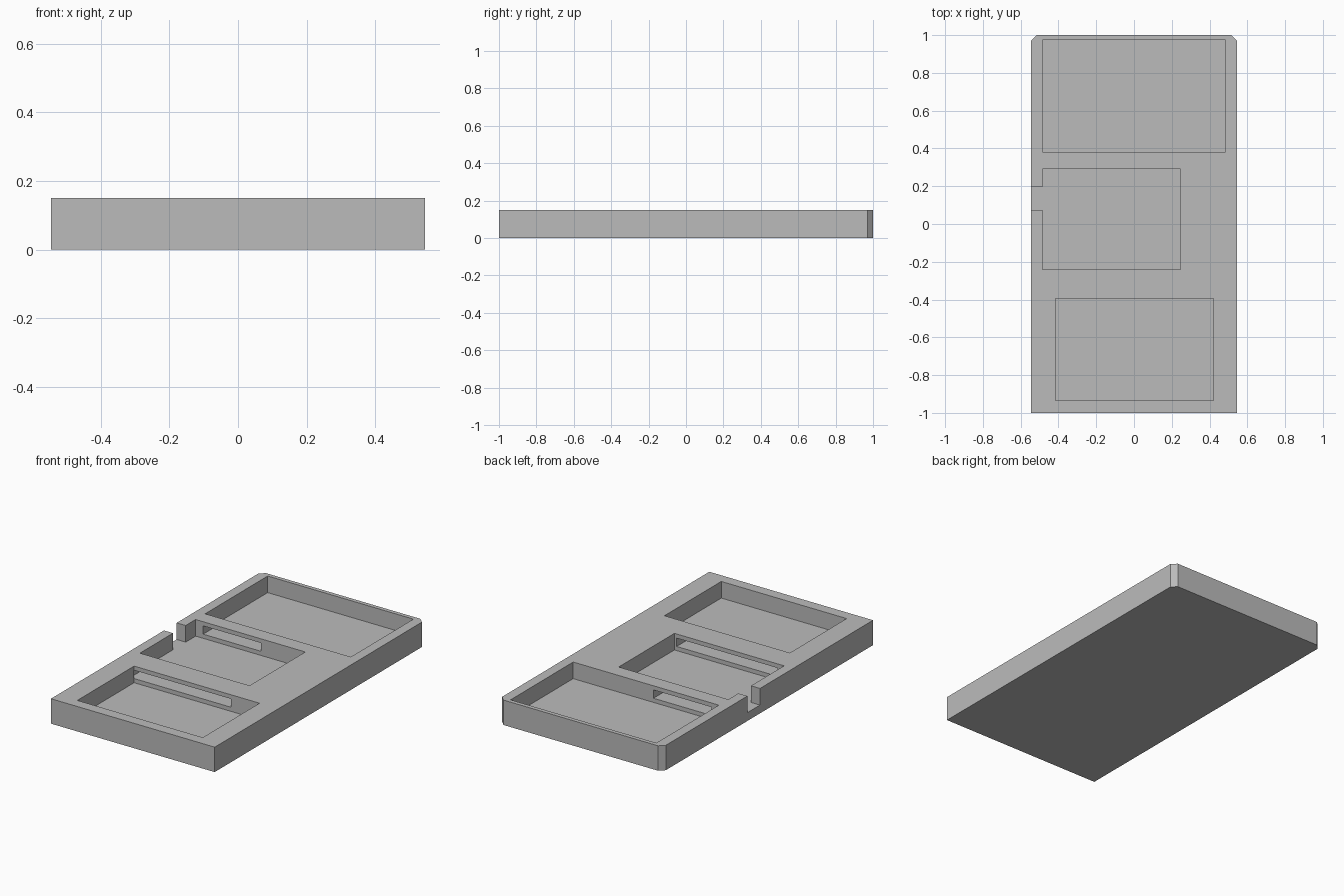
import bpy
import bmesh

if "Cube" in bpy.data.objects:
    bpy.data.objects.remove(bpy.data.objects["Cube"], do_unlink=True)

HALF_W, HALF_L, HEIGHT = 0.545, 1.0, 0.15
FLOOR, CHAMFER = 0.05, 0.03
ABOVE = HEIGHT + 0.1
SLOT_Z = (0.075, 0.125)

grey = bpy.data.materials.new("plain grey")
grey.use_nodes = True
grey.diffuse_color = (0.5, 0.5, 0.5, 1)
grey.node_tree.nodes["Principled BSDF"].inputs["Base Color"].default_value = (0.5, 0.5, 0.5, 1)


def prism(name, outline, z0, z1):
    """Extrude a flat outline from z0 up to z1."""
    bm = bmesh.new()
    face = bm.faces.new([bm.verts.new((x, y, z0)) for x, y in outline])
    top = bmesh.ops.extrude_face_region(bm, geom=[face])["geom"]
    verts = [v for v in top if isinstance(v, bmesh.types.BMVert)]
    bmesh.ops.translate(bm, vec=(0, 0, z1 - z0), verts=verts)
    bmesh.ops.recalc_face_normals(bm, faces=bm.faces)
    mesh = bpy.data.meshes.new(name)
    bm.to_mesh(mesh)
    bm.free()
    mesh.materials.append(grey)
    obj = bpy.data.objects.new(name, mesh)
    bpy.context.collection.objects.link(obj)
    return obj


def cut(body, name, x0, x1, y0, y1, z0, z1):
    """Subtract a box from the body, then remove the cutter."""
    cutter = prism(name, [(x0, y0), (x1, y0), (x1, y1), (x0, y1)], z0, z1)
    cutter.hide_render = True
    mod = body.modifiers.new(name, "BOOLEAN")
    mod.operation = "DIFFERENCE"
    mod.solver = "EXACT"
    mod.object = cutter
    bpy.context.view_layer.objects.active = body
    bpy.ops.object.modifier_apply(modifier=mod.name)
    bpy.data.objects.remove(cutter, do_unlink=True)


# Slab with the two back corners chamfered
tray = prism("tray", [
    (-HALF_W, -HALF_L), (HALF_W, -HALF_L),
    (HALF_W, HALF_L - CHAMFER), (HALF_W - CHAMFER, HALF_L),
    (-HALF_W + CHAMFER, HALF_L), (-HALF_W, HALF_L - CHAMFER),
], 0, HEIGHT)

# Three open pockets
cut(tray, "back_pocket", -0.485, 0.485, 0.38, 0.975, FLOOR, ABOVE)
cut(tray, "middle_pocket", -0.485, 0.245, -0.24, 0.29, FLOOR, ABOVE)
cut(tray, "front_pocket", -0.415, 0.42, -0.935, -0.395, FLOOR, ABOVE)

# Side notch into the middle pocket
cut(tray, "side_notch", -0.6, -0.45, 0.075, 0.195, FLOOR, ABOVE)

# Slots through the walls between the pockets
cut(tray, "back_slot", -0.435, -0.05, 0.25, 0.42, *SLOT_Z)
cut(tray, "front_slot", -0.44, 0.23, -0.395, -0.2, *SLOT_Z)
